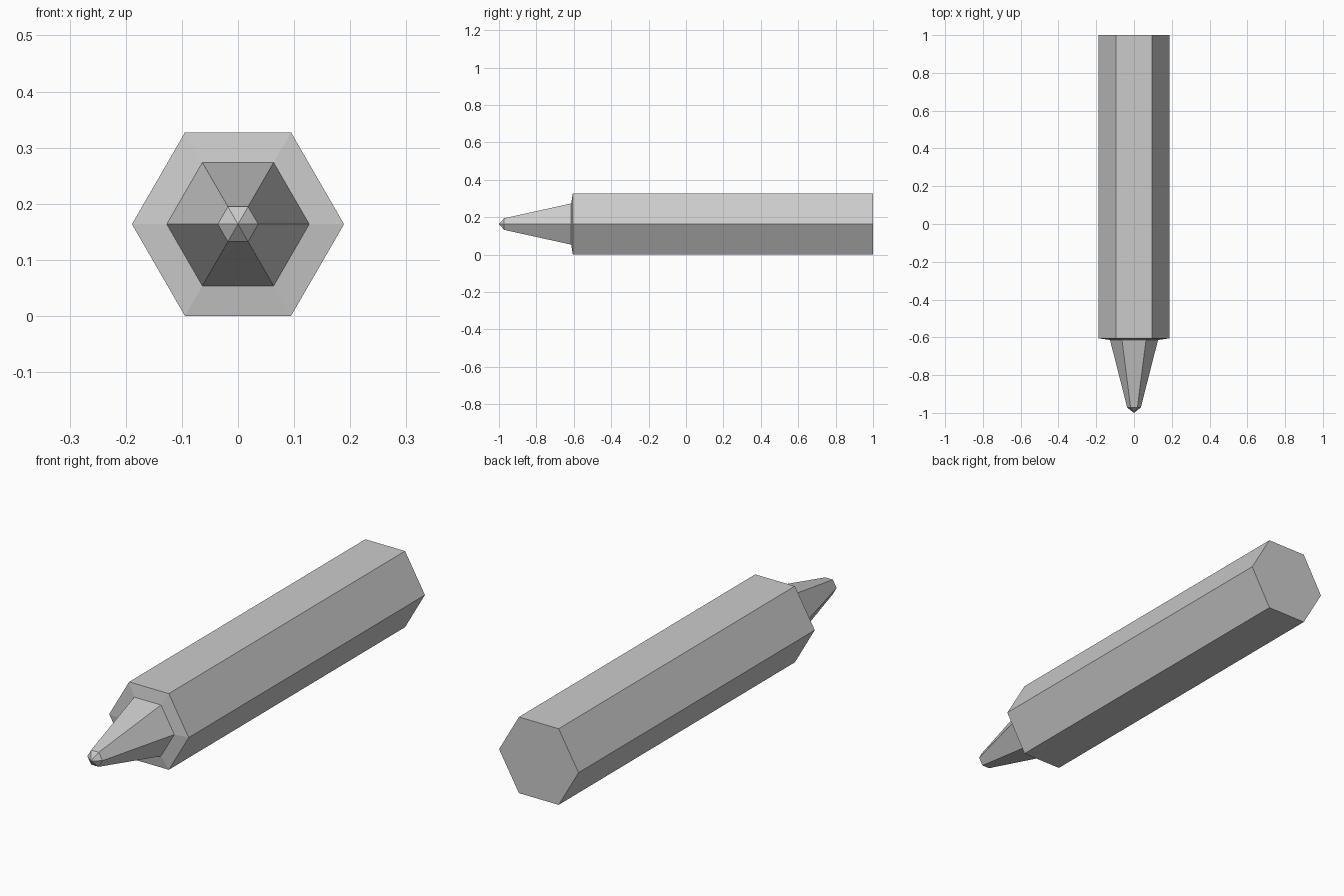
import bpy
import bmesh
from math import cos, sin, pi

if "Cube" in bpy.data.objects:
    bpy.data.objects.remove(bpy.data.objects["Cube"], do_unlink=True)

SIDES = 6
RADIUS = 0.189
AXIS_Z = RADIUS * cos(pi / SIDES)

grey = bpy.data.materials.new("plain grey")
grey.use_nodes = True
COLOUR = (0.6, 0.6, 0.6, 1)
grey.diffuse_color = COLOUR
grey.node_tree.nodes["Principled BSDF"].inputs["Base Color"].default_value = COLOUR


def hex_loft(name, profile):
    """Loft hexagonal rings along y from (y, radius) pairs; zero radius is a point."""
    bm = bmesh.new()
    rings = []
    for y, r in profile:
        count = SIDES if r > 0 else 1
        rings.append([bm.verts.new((r * cos(2 * pi * i / SIDES), y,
                                    AXIS_Z + r * sin(2 * pi * i / SIDES)))
                      for i in range(count)])
    for a, b in zip(rings, rings[1:]):
        for i in range(SIDES):
            j = (i + 1) % SIDES
            if len(a) == 1:
                bm.faces.new((a[0], b[i], b[j]))
            else:
                bm.faces.new((a[i], a[j], b[j], b[i]))
    # Flat ends
    for ring in (rings[0], rings[-1]):
        if len(ring) > 1:
            bm.faces.new(ring)
    bmesh.ops.recalc_face_normals(bm, faces=bm.faces)
    mesh = bpy.data.meshes.new(name)
    bm.to_mesh(mesh)
    bm.free()
    mesh.materials.append(grey)
    obj = bpy.data.objects.new(name, mesh)
    bpy.context.collection.objects.link(obj)
    return obj


# Long barrel with a shallow sloped shoulder, then the tapered nose and blunt point
hex_loft("pencil", [(-1, 0), (-0.972, 0.036), (-0.614, 0.127),
                    (-0.605, RADIUS), (1, RADIUS)])
